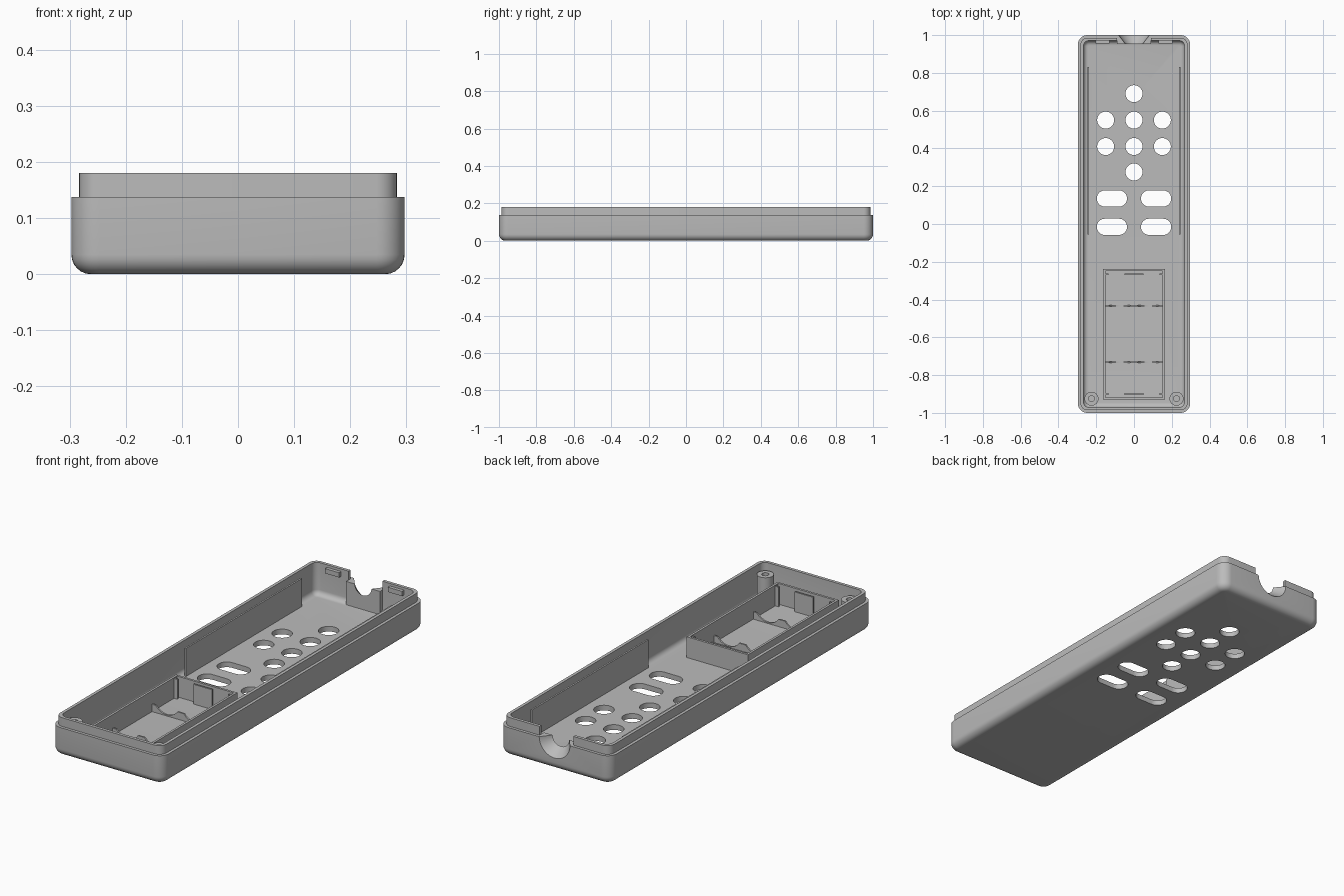
import bpy, bmesh, math

if "Cube" in bpy.data.objects:
    bpy.data.objects.remove(bpy.data.objects["Cube"], do_unlink=True)

GREY = (0.5, 0.5, 0.5, 1)
grey = bpy.data.materials.new("grey_plastic")
grey.use_nodes = True
grey.diffuse_color = GREY
grey.node_tree.nodes["Principled BSDF"].inputs["Base Color"].default_value = GREY


def make(name, bm):
    bmesh.ops.recalc_face_normals(bm, faces=bm.faces)
    mesh = bpy.data.meshes.new(name)
    bm.to_mesh(mesh)
    bm.free()
    mesh.materials.append(grey)
    ob = bpy.data.objects.new(name, mesh)
    bpy.context.collection.objects.link(ob)
    return ob


def rounded(hx, hy, r, cx=0, cy=0, n=8):
    """Counter-clockwise outline of a rounded rectangle."""
    pts = []
    for k, (sx, sy) in enumerate([(1, 1), (-1, 1), (-1, -1), (1, -1)]):
        for i in range(n + 1):
            a = math.pi / 2 * (k + i / n)
            pts.append((cx + sx * (hx - r) + r * math.cos(a),
                        cy + sy * (hy - r) + r * math.sin(a)))
    return pts


def loft(name, rings):
    """Skin a stack of (outline, z) rings and cap both ends."""
    bm = bmesh.new()
    loops = [[bm.verts.new((x, y, z)) for x, y in o] for o, z in rings]
    n = len(loops[0])
    for a, b in zip(loops, loops[1:]):
        for i in range(n):
            j = (i + 1) % n
            bm.faces.new((a[i], a[j], b[j], b[i]))
    bm.faces.new(loops[0])
    bm.faces.new(loops[-1])
    bmesh.ops.remove_doubles(bm, verts=bm.verts, dist=1e-5)
    return make(name, bm)


def box(name, x0, x1, y0, y1, z0, z1):
    o = [(x0, y0), (x1, y0), (x1, y1), (x0, y1)]
    return loft(name, [(o, z0), (o, z1)])


def lathe_y(name, x, z, y0, r0, y1, r1, n=40):
    """Cone or cylinder along y."""
    bm = bmesh.new()
    a, b = [[bm.verts.new((x + r * math.cos(2 * math.pi * i / n), y,
                           z + r * math.sin(2 * math.pi * i / n)))
             for i in range(n)] for y, r in ((y0, r0), (y1, r1))]
    for i in range(n):
        j = (i + 1) % n
        bm.faces.new((a[i], a[j], b[j], b[i]))
    bm.faces.new(a)
    bm.faces.new(b)
    return make(name, bm)


def cut(target, cutter):
    mod = target.modifiers.new("cut", "BOOLEAN")
    mod.operation, mod.solver, mod.object = "DIFFERENCE", "EXACT", cutter
    bpy.context.view_layer.objects.active = target
    bpy.ops.object.modifier_apply(modifier=mod.name)
    bpy.data.objects.remove(cutter, do_unlink=True)


def fillet(hx, hy, r, z0, f, steps=6):
    """Rings for a quarter-round edge rising from z0."""
    out = []
    for i in range(steps + 1):
        a = math.pi / 2 * i / steps
        d = f * (1 - math.sin(a))
        out.append((rounded(hx - d, hy - d, max(r - d, 0.012)), z0 + f * (1 - math.cos(a))))
    return out


HX, HY, LEDGE, TOP, FLOOR = 0.297, 1.0, 0.138, 0.18, 0.025

# Tray with a stepped lip, hollowed out
shell = loft("case_shell", fillet(HX, HY, 0.05, 0, 0.035)
             + [(rounded(HX, HY, 0.05), LEDGE),
                (rounded(HX - 0.014, HY - 0.014, 0.037), LEDGE),
                (rounded(HX - 0.014, HY - 0.014, 0.037), TOP)])
cut(shell, loft("cavity", fillet(0.268, 0.971, 0.03, FLOOR, 0.025)
                + [(rounded(0.268, 0.971, 0.03), TOP + 0.1)]))

# Round and oblong button openings
R = 0.045
rounds = [(0, 0.69), (0, 0.275)] + [(x, y) for x in (-0.15, 0, 0.15) for y in (0.41, 0.55)]
for x, y in rounds:
    o = rounded(R, R, R - 1e-4, x, y)
    cut(shell, loft("button_hole", [(o, -0.1), (o, 0.1)]))
for x in (-0.117, 0.117):
    for y in (-0.015, 0.135):
        o = rounded(0.08, 0.043, 0.0425, x, y)
        cut(shell, loft("slot_hole", [(o, -0.1), (o, 0.1)]))

# Cable exit: gap in the lip and a tapered half-round notch
cable_plate = box("cable_plate", -0.09, 0.09, 0.952, 0.975, FLOOR, LEDGE)
cut(shell, box("lip_gap", -0.09, 0.09, 0.9, 1.1, LEDGE, 0.3))
for part in (shell, cable_plate):
    cut(part, lathe_y("cable_cone", 0, LEDGE + 0.001, 1.01, 0.09, 0.94, 0.035))

# Snap tabs, long side ribs and screw posts
for s, side in ((-1, "right"), (1, "left")):
    a, b = sorted((s * 0.13, s * 0.205))
    box(f"snap_tab_{side}", a, b, 0.955, 0.975, 0.145, 0.168)
    a, b = sorted((s * 0.239, s * 0.247))
    box(f"side_rib_{side}", a, b, -0.055, 0.83, FLOOR - 0.005, 0.16)
    post = rounded(0.037, 0.037, 0.0369, s * 0.225, -0.925)
    bore = rounded(0.016, 0.016, 0.0159, s * 0.225, -0.925)
    ob = loft(f"screw_post_{side}", [(post, FLOOR - 0.005), (post, 0.147)])
    cut(ob, loft("bore", [(bore, 0.04), (bore, 0.3)]))

# Battery compartment walls
BX, Y0, Y1, BZ = 0.163, -0.93, -0.238, 0.125
bay = box("battery_bay", -BX, BX, Y0, Y1, FLOOR - 0.005, BZ)
cut(bay, box("bay_space", -BX + 0.011, BX - 0.011, Y0 + 0.011, Y1 - 0.011, 0, 0.3))

# Contact holders at both ends of the bay
for y, end in ((-0.265, "back"), (-0.9, "front")):
    box(f"contact_plate_{end}", -0.05, 0.05, y - 0.004, y + 0.004, FLOOR - 0.005, BZ - 0.005)
    for s, side in ((-1, "right"), (1, "left")):
        a, b = sorted((s * 0.135, s * 0.155))
        box(f"contact_guide_{end}_{side}", a, b, y - 0.004, y + 0.004, FLOOR - 0.005, BZ - 0.005)

# Cradle ribs with two round cell seats
for y, end in ((-0.433, "back"), (-0.733, "front")):
    rib = box(f"cradle_{end}", -0.155, 0.155, y - 0.004, y + 0.004, FLOOR - 0.005, 0.06)
    for x in (-0.075, 0.075):
        cut(rib, lathe_y("cell_seat", x, 0.1, y - 0.02, 0.07, y + 0.02, 0.07))

# Smooth curves, crisp edges
for ob in bpy.context.scene.objects:
    ob.select_set(ob.type == "MESH")
bpy.context.view_layer.objects.active = shell
bpy.ops.object.shade_smooth_by_angle(angle=math.radians(30))
